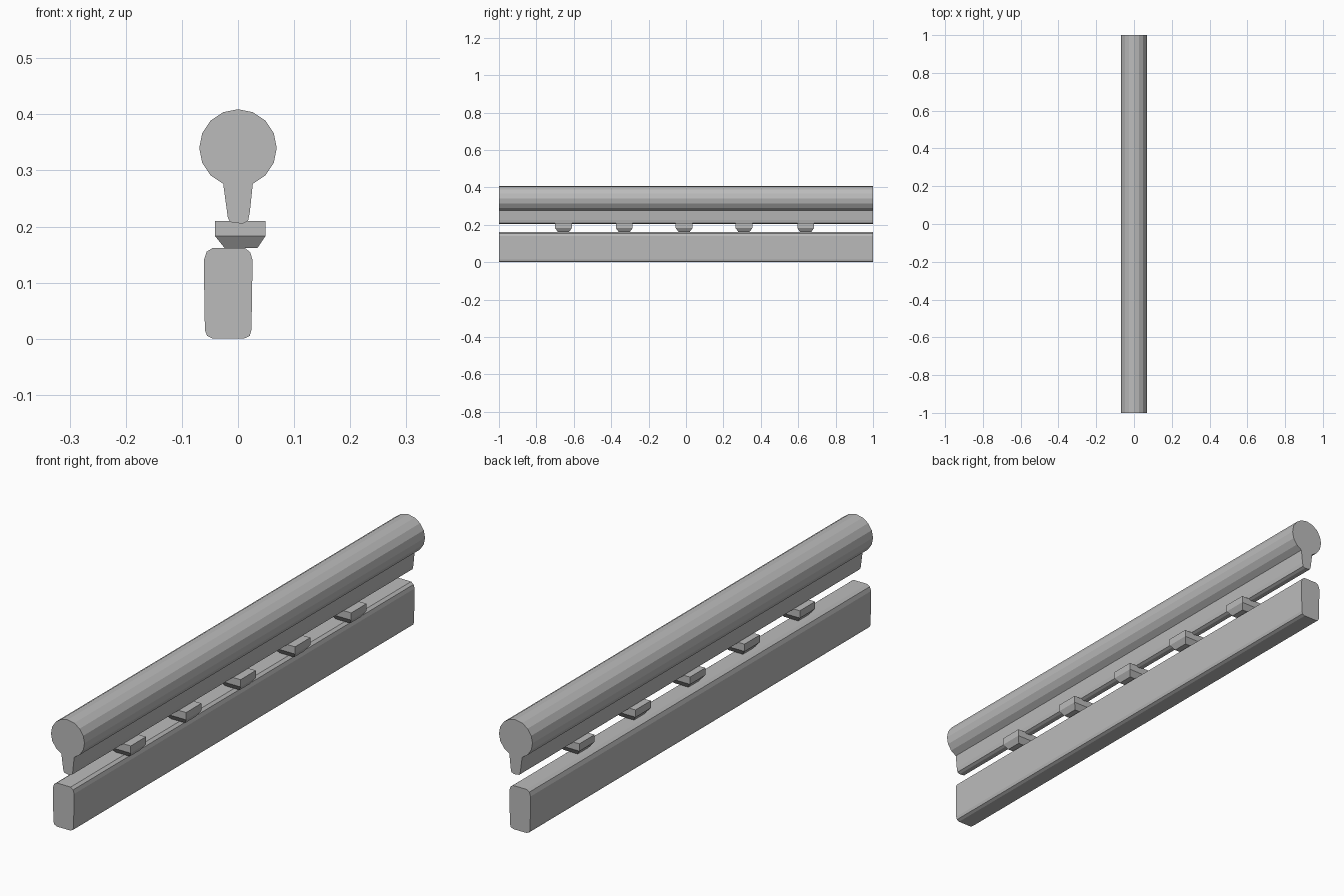
import bpy
import bmesh
from math import sin, cos, radians

cube = bpy.data.objects.get("Cube")
if cube:
    bpy.data.objects.remove(cube, do_unlink=True)

grey = bpy.data.materials.new("neutral grey")
grey.use_nodes = True
GREY = (0.5, 0.5, 0.5, 1)
grey.diffuse_color = GREY
grey.node_tree.nodes["Principled BSDF"].inputs["Base Color"].default_value = GREY


def loft(name, rings):
    """Join matching rings of points with side walls and cap both ends."""
    bm = bmesh.new()
    loops = [[bm.verts.new(p) for p in ring] for ring in rings]
    for a, b in zip(loops, loops[1:]):
        for i in range(len(a)):
            j = (i + 1) % len(a)
            bm.faces.new((a[i], a[j], b[j], b[i]))
    bm.faces.new(loops[0])
    bm.faces.new(loops[-1])
    bmesh.ops.recalc_face_normals(bm, faces=bm.faces)
    mesh = bpy.data.meshes.new(name)
    bm.to_mesh(mesh)
    bm.free()
    mesh.materials.append(grey)
    obj = bpy.data.objects.new(name, mesh)
    bpy.context.collection.objects.link(obj)
    return obj


def extrude_profile(name, profile):
    """Run an x/z profile along the full length."""
    return loft(name, [[(x, y, z) for x, z in profile] for y in (-1, 1)])


# Upper rail: round bar with a tapering web under it
radius, centre = 0.069, 0.34
bar = [(radius * cos(radians(a * 22.5)), centre + radius * sin(radians(a * 22.5)))
       for a in range(-3, 12)]
web = [(-0.018, 0.215), (-0.014, 0.208), (0.008, 0.205), (0.018, 0.21), (0.021, 0.225)]
extrude_profile("round_top_rail", bar + web)

# Lower rail: deep bar with softened corners
extrude_profile("lower_rail", [
    (-0.045, 0), (0.01, 0), (0.021, 0.005), (0.024, 0.016), (0.026, 0.14),
    (0.022, 0.154), (0.012, 0.162), (-0.045, 0.162), (-0.056, 0.155),
    (-0.061, 0.14), (-0.059, 0.015), (-0.055, 0.005)])


# Spacer blocks: straight upper part, tapered foot
def rectangle(x0, x1, y, half, z):
    return [(x0, y - half, z), (x1, y - half, z), (x1, y + half, z), (x0, y + half, z)]


for n, y in enumerate((-0.655, -0.33, -0.01, 0.31, 0.64), 1):
    loft(f"spacer_block_{n}", [
        rectangle(-0.024, 0.035, y, 0.03, 0.162),
        rectangle(-0.041, 0.049, y, 0.045, 0.183),
        rectangle(-0.041, 0.049, y, 0.045, 0.21)])
